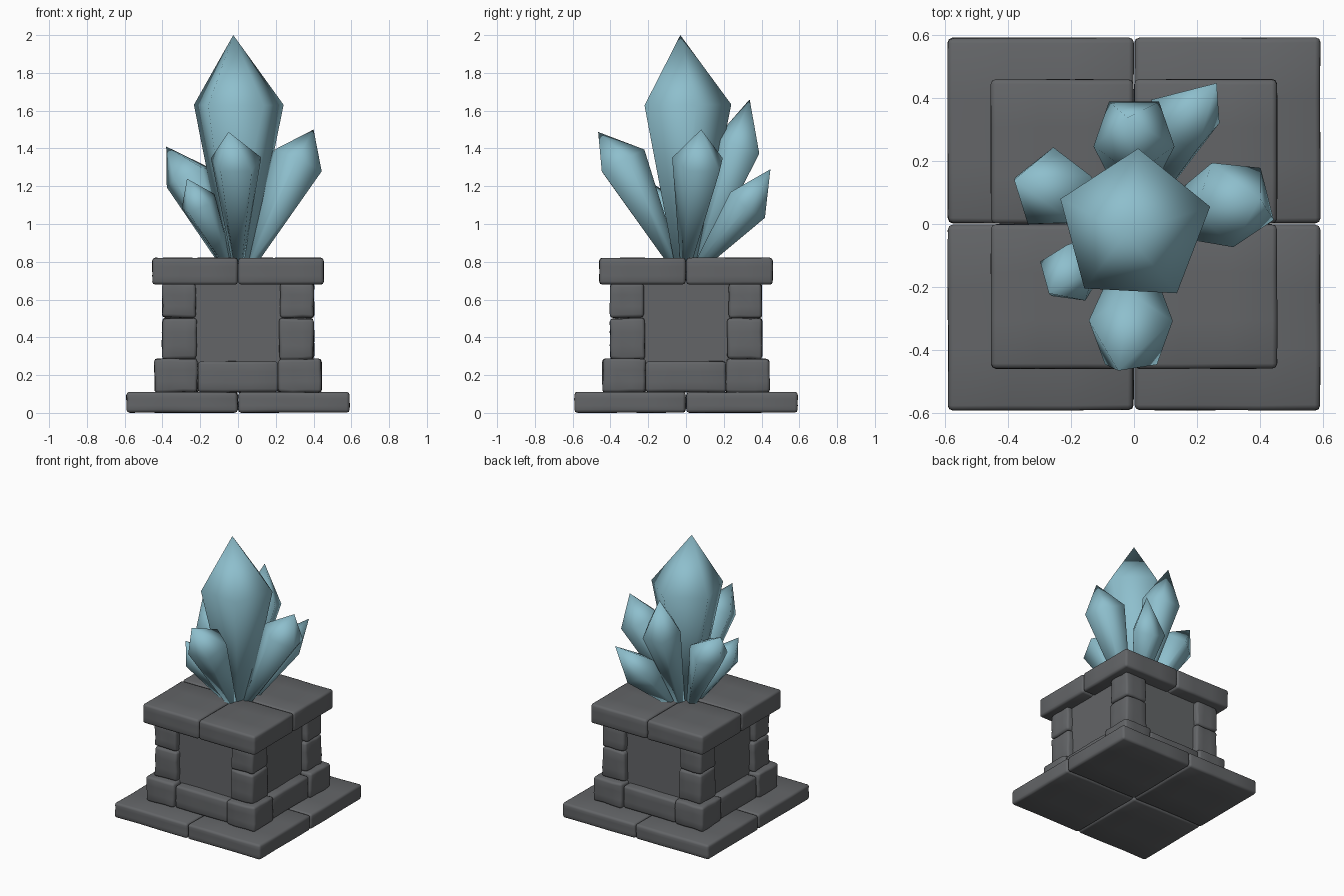
import bpy, bmesh, math, random
from mathutils import Vector

if "Cube" in bpy.data.objects:
    bpy.data.objects.remove(bpy.data.objects["Cube"])

random.seed(4)


def material(name, rgb):
    m = bpy.data.materials.new(name)
    m.diffuse_color = (*rgb, 1)
    m.use_nodes = True
    m.node_tree.nodes["Principled BSDF"].inputs["Base Color"].default_value = m.diffuse_color
    return m


STONE = material("dark stone", (0.125, 0.13, 0.137))
CRYSTAL = material("pale blue crystal", (0.27, 0.52, 0.61))


def make_object(name, bm, mat):
    me = bpy.data.meshes.new(name)
    bm.to_mesh(me)
    bm.free()
    me.materials.append(mat)
    ob = bpy.data.objects.new(name, me)
    bpy.context.collection.objects.link(ob)
    for p in me.polygons:
        p.use_smooth = True
    return ob


def stone(name, lo, hi, bevel=0.016, wear=0.008):
    """Worn stone block: box with slightly dented surface and rounded edges."""
    lo, hi = Vector(lo), Vector(hi)
    mid, size = (lo + hi) / 2, hi - lo
    bm = bmesh.new()
    bmesh.ops.create_cube(bm, size=1)
    bmesh.ops.subdivide_edges(bm, edges=bm.edges[:], cuts=2, use_grid_fill=True)
    for v in bm.verts:
        for i in range(3):
            v.co[i] = mid[i] + v.co[i] * (size[i] - random.uniform(0, 2 * wear))
    ob = make_object(name, bm, STONE)
    mod = ob.modifiers.new("rounded edges", "BEVEL")
    mod.width, mod.segments = bevel, 2
    mod.limit_method, mod.angle_limit = "ANGLE", math.radians(45)
    return ob


def quarter(name, sx, sy, x0, x1, y0, y1, z0, z1, **kw):
    """Block placed in one quadrant chosen by the signs sx, sy."""
    xs, ys = sorted((sx * x0, sx * x1)), sorted((sy * y0, sy * y1))
    return stone(name, (xs[0], ys[0], z0), (xs[1], ys[1], z1), **kw)


# Four quarters: base slab, plinth corners, stacked corner posts, top slab
for sx in (-1, 1):
    for sy in (-1, 1):
        quarter("base_slab", sx, sy, 0, 0.592, 0, 0.592, 0, 0.112, wear=0.004)
        quarter("plinth_corner", sx, sy, 0.21, 0.445, 0.21, 0.445, 0.105, 0.29)
        quarter("lower_post", sx, sy, 0.215, 0.405, 0.215, 0.405, 0.28, 0.505)
        quarter("upper_post", sx, sy, 0.22, 0.405, 0.22, 0.405, 0.50, 0.69)
        quarter("top_slab", sx, sy, 0, 0.455, 0, 0.46, 0.678, 0.822, wear=0.003)

# Plinth middle blocks between the corners
for s in (-1, 1):
    y0, y1 = sorted((s * 0.2, s * 0.43))
    stone("plinth_middle", (-0.215, y0, 0.108), (0.215, y1, 0.275), wear=0.005)
    stone("plinth_middle", (y0, -0.215, 0.108), (y1, 0.215, 0.275), wear=0.005)

# Recessed flat wall panels
bm = bmesh.new()
bmesh.ops.create_cube(bm, size=1)
for v in bm.verts:
    v.co = Vector((v.co.x * 0.72, v.co.y * 0.72, 0.45 + v.co.z * 0.5))
core = make_object("wall_panels", bm, STONE)
for p in core.data.polygons:
    p.use_smooth = False


def crystal(name, base, girdle, tip, radius, base_radius, turn):
    """Five-sided crystal: narrow foot, wide girdle, pointed tip."""
    base, girdle, tip = Vector(base), Vector(girdle), Vector(tip)
    q = Vector((0, 0, 1)).rotation_difference((girdle - base).normalized())
    bm = bmesh.new()

    def ring(c, r):
        return [bm.verts.new(c + q @ Vector((r * math.cos(a), r * math.sin(a), 0)))
                for a in (math.radians(turn + 72 * i) for i in range(5))]

    low, high, top = ring(base, base_radius), ring(girdle, radius), bm.verts.new(tip)
    bm.faces.new(low[::-1])
    for i in range(5):
        j = (i + 1) % 5
        bm.faces.new((low[i], low[j], high[j], high[i]))
        bm.faces.new((high[i], high[j], top))
    make_object(name, bm, CRYSTAL)


# Crystal cluster
crystal("main_crystal", (0, 0, 0.78), (0.0, -0.01, 1.63), (-0.025, -0.03, 2.0), 0.25, 0.07, 87)
crystal("right_crystal", (0.06, 0.0, 0.78), (0.32, 0.07, 1.33), (0.40, 0.08, 1.50), 0.145, 0.03, 50)
crystal("front_crystal", (0, -0.06, 0.78), (-0.01, -0.345, 1.33), (-0.05, -0.465, 1.487), 0.14, 0.03, 18)
crystal("left_crystal", (-0.06, 0.03, 0.78), (-0.26, 0.11, 1.25), (-0.38, 0.14, 1.41), 0.135, 0.03, 90)
crystal("front_left_crystal", (-0.05, -0.03, 0.78), (-0.21, -0.16, 1.11), (-0.27, -0.22, 1.24), 0.10, 0.025, 15)
crystal("back_crystal", (0, 0.06, 0.78), (0.0, 0.285, 1.41), (-0.02, 0.337, 1.66), 0.135, 0.03, 54)
crystal("back_right_crystal", (0.05, 0.07, 0.78), (0.155, 0.33, 1.11), (0.262, 0.447, 1.29), 0.12, 0.03, 0)
